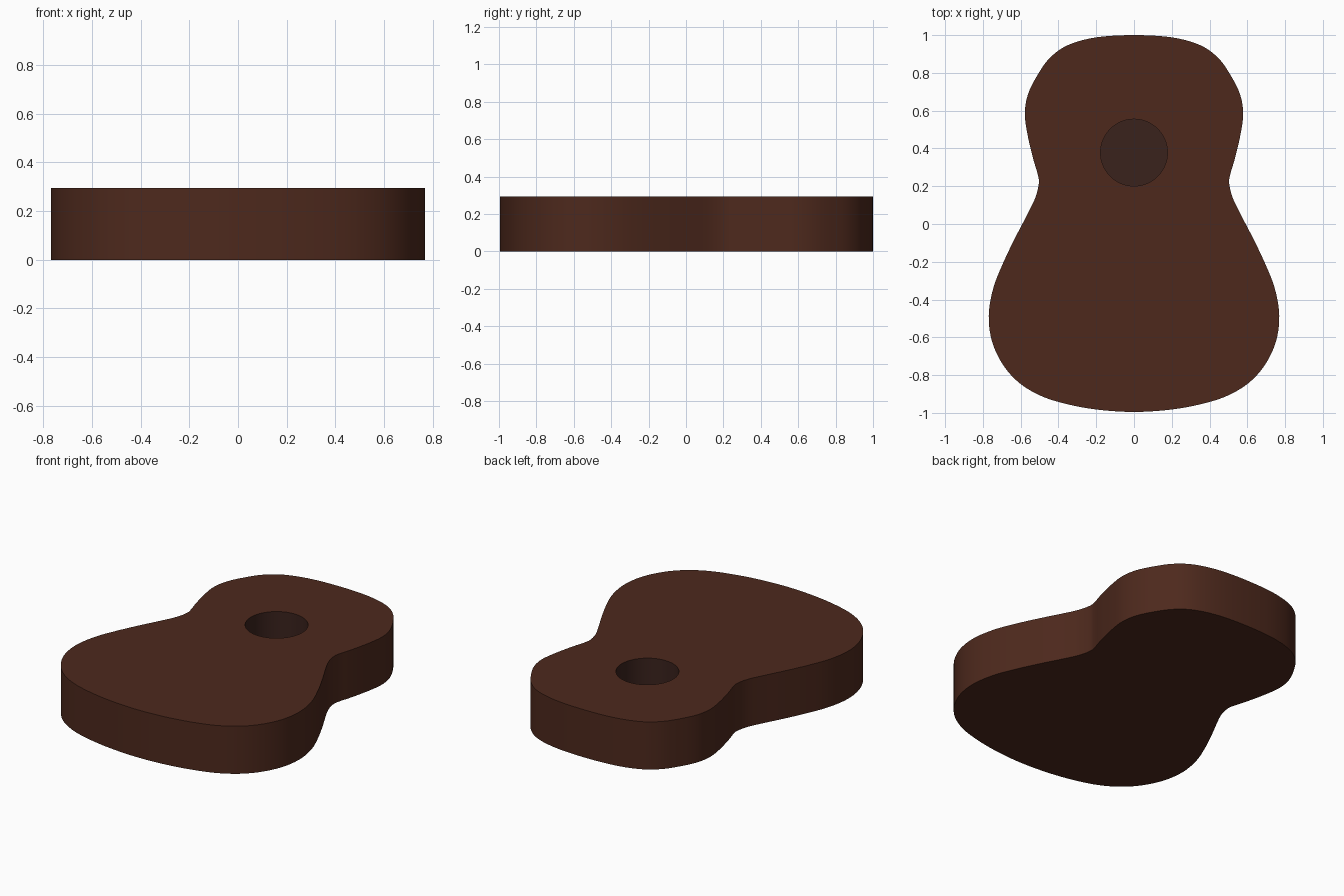
import bpy, bmesh, math
from mathutils import Vector

if "Cube" in bpy.data.objects:
    bpy.data.objects.remove(bpy.data.objects["Cube"])

HEIGHT = 0.295
HOLE_FLOOR = 0.02
HOLE_Y, HOLE_R = 0.378, 0.177

# right half of the body outline, top to bottom
HALF = [(0, 1), (0.2, 0.988), (0.35, 0.947), (0.445, 0.88), (0.51, 0.79),
        (0.56, 0.69), (0.578, 0.59), (0.565, 0.48), (0.535, 0.35),
        (0.51, 0.265), (0.504, 0.215), (0.522, 0.14), (0.565, 0.05),
        (0.625, -0.065), (0.69, -0.2), (0.745, -0.34), (0.769, -0.485),
        (0.752, -0.62), (0.697, -0.74), (0.615, -0.835), (0.504, -0.905),
        (0.37, -0.95), (0.2, -0.982), (0, -0.995)]


def smooth_loop(pts, steps=5):
    """Closed Catmull-Rom curve through the points."""
    out, n = [], len(pts)
    for i in range(n):
        a, b, c, d = (Vector(pts[(i + k) % n]) for k in (-1, 0, 1, 2))
        for s in range(steps):
            t = s / steps
            out.append(0.5 * (2 * b + (c - a) * t + (2 * a - 5 * b + 4 * c - d) * t * t
                              + (3 * b - a - 3 * c + d) * t ** 3))
    return out


def material(name, rgb):
    m = bpy.data.materials.new(name)
    m.diffuse_color = (*rgb, 1)
    m.use_nodes = True
    m.node_tree.nodes["Principled BSDF"].inputs["Base Color"].default_value = m.diffuse_color
    return m


def ring(bm, pts, z):
    return [bm.verts.new((p[0], p[1], z)) for p in pts]


def walls(bm, lo, hi, mat=0):
    n = len(lo)
    for i in range(n):
        j = (i + 1) % n
        bm.faces.new((lo[i], lo[j], hi[j], hi[i])).material_index = mat


outline = smooth_loop(HALF + [(-x, y) for x, y in HALF[-2:0:-1]])
circle = [(HOLE_R * math.cos(a), HOLE_Y + HOLE_R * math.sin(a))
          for a in (math.tau * i / 64 for i in range(64))]

bm = bmesh.new()
# sides and back
low, high = ring(bm, outline, 0), ring(bm, outline, HEIGHT)
walls(bm, low, high)
bm.faces.new(low)
# sound hole
rim, floor = ring(bm, circle, HEIGHT), ring(bm, circle, HOLE_FLOOR)
walls(bm, floor, rim, 1)
bm.faces.new(floor).material_index = 1
# soundboard between outline and hole
edges = [bm.edges.get((r[i - 1], r[i])) for r in (high, rim) for i in range(len(r))]
bmesh.ops.triangle_fill(bm, edges=edges, use_beauty=True, normal=(0, 0, 1))
bmesh.ops.recalc_face_normals(bm, faces=bm.faces[:])

mesh = bpy.data.meshes.new("guitar_body")
bm.to_mesh(mesh)
bm.free()
mesh.materials.append(material("dark_wood", (0.075, 0.022, 0.012)))
mesh.materials.append(material("hole_inside", (0.042, 0.016, 0.012)))

body = bpy.data.objects.new("guitar_body", mesh)
bpy.context.collection.objects.link(body)
bpy.context.view_layer.objects.active = body
body.select_set(True)
bpy.ops.object.shade_smooth_by_angle(angle=math.radians(30))
